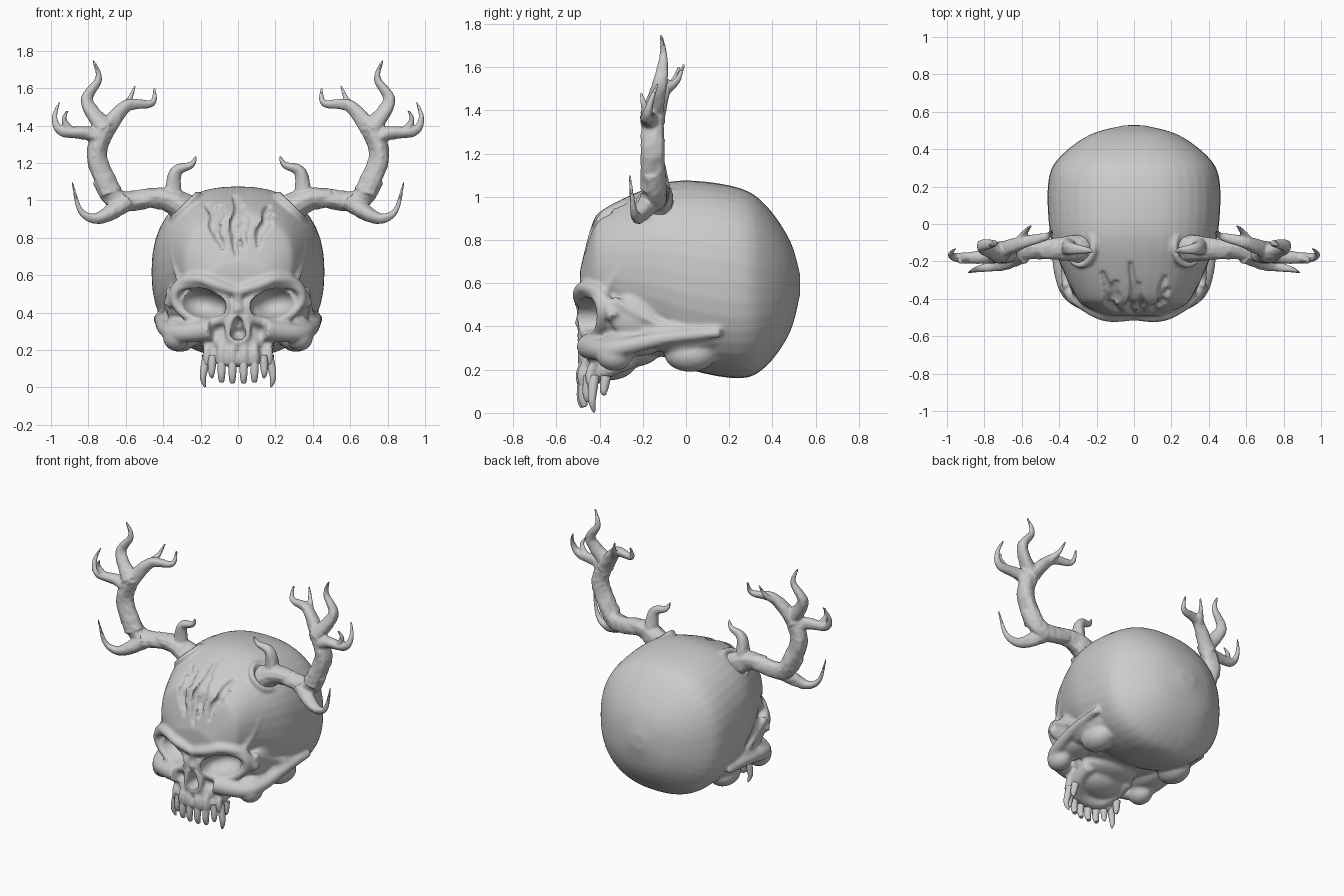
import bpy, bmesh, math, random
from mathutils import Vector, Matrix
from mathutils.bvhtree import BVHTree

if "Cube" in bpy.data.objects:
    bpy.data.objects.remove(bpy.data.objects["Cube"])

random.seed(4)
TAU = math.tau


def spline(pts, n, closed=False):
    """Catmull-Rom through tuples of any length."""
    out, m = [], len(pts)
    for i in range(m if closed else m - 1):
        q = [pts[(i + k) % m] if closed else pts[min(max(i + k, 0), m - 1)] for k in (-1, 0, 1, 2)]
        for s in range(n):
            t = s / n
            out.append([0.5 * (2 * b + (c - a) * t + (2 * a - 5 * b + 4 * c - d) * t * t
                               + (3 * b - a - 3 * c + d) * t ** 3) for a, b, c, d in zip(*q)])
    return out if closed else out + [list(pts[-1])]


def skin(bm, rings, closed=False):
    vs = [[bm.verts.new(p) for p in r] for r in rings]
    k = len(vs[0])
    for i in range(len(vs) if closed else len(vs) - 1):
        a, b = vs[i], vs[(i + 1) % len(vs)]
        for j in range(k):
            bm.faces.new((a[j], a[(j + 1) % k], b[(j + 1) % k], b[j]))
    if not closed:
        bm.faces.new(vs[0][::-1])
        bm.faces.new(vs[-1])


def tube(bm, pts, r0, r1, both=True, closed=False, n=6, rough=0.0, power=1.0):
    """Sweep a circle tapering from r0 to r1 along points; optionally mirrored in x."""
    co = [Vector(p) for p in spline(pts, n, closed)]
    m, rings, nrm = len(co), [], None
    for i in range(m):
        t = co[(i + 1) % m] - co[i - 1] if closed else co[min(i + 1, m - 1)] - co[max(i - 1, 0)]
        t.normalize()
        nrm = t.orthogonal() if nrm is None else nrm - t * nrm.dot(t)
        nrm.normalize()
        bi = t.cross(nrm)
        r = r0 + (r1 - r0) * (i / (m - 1)) ** power
        ring = []
        for j in range(12):
            a = TAU * j / 12
            rr = r * (1 + rough * (0.6 * math.sin(3 * a + i * 0.15) + random.uniform(-.4, .4)))
            ring.append(co[i] + (nrm * math.cos(a) + bi * math.sin(a)) * rr)
        rings.append(ring)
    skin(bm, rings, closed)
    if both:
        skin(bm, [[Vector((-p.x, p.y, p.z)) for p in r] for r in rings], closed)


def rim(bm, c, u, v, r, both=True):
    """Closed elliptical ridge spanned by half-axes u and v."""
    c, u, v = Vector(c), Vector(u), Vector(v)
    tube(bm, [tuple(c + u * math.cos(k * TAU / 12) + v * math.sin(k * TAU / 12)) for k in range(12)],
         r, r, both, closed=True, n=3)


def blob(bm, c, r, tilt=0.0):
    for s in ((1, -1) if c[0] else (1,)):
        mat = (Matrix.Translation((c[0] * s, c[1], c[2])) @ Matrix.Rotation(tilt * s, 4, 'Y')
               @ Matrix.Diagonal((*r, 1)))
        bmesh.ops.create_uvsphere(bm, u_segments=24, v_segments=16, radius=1, matrix=mat)


def make(name, bm):
    bmesh.ops.recalc_face_normals(bm, faces=bm.faces)
    me = bpy.data.meshes.new(name)
    bm.to_mesh(me)
    bm.free()
    ob = bpy.data.objects.new(name, me)
    bpy.context.collection.objects.link(ob)
    return ob


def remesh(ob, size):
    m = ob.modifiers.new('fuse', 'REMESH')
    m.mode, m.voxel_size = 'VOXEL', size


def finish(ob, smooth=0):
    if smooth:
        m = ob.modifiers.new('soften', 'SMOOTH')
        m.factor, m.iterations = 0.5, smooth
    bpy.ops.object.select_all(action='DESELECT')
    ob.select_set(True)
    bpy.context.view_layer.objects.active = ob
    bpy.ops.object.convert(target='MESH')
    bpy.ops.object.shade_smooth_by_angle(angle=math.radians(40))


# cranium: slices along y as (y, half width, bottom, top)
bm = bmesh.new()
slices = [(-.49, .14, .50, .66), (-.44, .26, .44, .86), (-.38, .315, .42, .945), (-.15, .42, .29, 1.05),
          (.02, .457, .20, 1.075), (.25, .455, .16, 1.04), (.37, .385, .215, .96), (.48, .23, .37, .80),
          (.528, .05, .55, .64)]
rings = []
for y, w, lo, hi in spline(slices, 4):
    ring = []
    for j in range(40):
        c, s = math.cos(j * TAU / 40), math.sin(j * TAU / 40)
        ring.append(Vector((w * math.copysign(abs(c) ** .85, c), y,
                            (lo + hi) / 2 + (hi - lo) / 2 * math.copysign(abs(s) ** .85, s))))
    rings.append(ring)
skin(bm, rings)
tree = BVHTree.FromBMesh(bm)

# face mass, skull base, palate, ear lumps, cheek lumps, temples
blob(bm, (0, -.33, .38), (.21, .14, .18))
blob(bm, (.19, -.30, .45), (.17, .12, .13))
blob(bm, (0, -.36, .24), (.18, .135, .09))
blob(bm, (0, -.12, .35), (.32, .26, .09))
blob(bm, (0, -.28, .27), (.20, .15, .06))
blob(bm, (.31, .02, .27), (.09, .12, .08))
blob(bm, (.33, -.02, .36), (.095, .22, .085))
blob(bm, (.33, -.33, .265), (.07, .085, .07))
blob(bm, (.30, -.25, .32), (.10, .15, .06))
blob(bm, (.345, -.22, .45), (.04, .14, .10))
# brow ridges, eye socket rims
tube(bm, [(0, -.49, .51), (.12, -.498, .55), (.21, -.47, .58), (.31, -.40, .55), (.37, -.33, .44)], .026, .034)
rim(bm, (.2, -.435, .45), (.14, .045, .02), (.02, -.01, .1), .026)
# cheekbones with arches running back, temple ridges
tube(bm, [(.14, -.455, .31), (.32, -.38, .29), (.385, -.27, .31), (.415, -.07, .35), (.43, .16, .37)], .06, .022)
tube(bm, [(.36, -.34, .52), (.38, -.17, .43), (.40, -.04, .38)], .026, .012)
tube(bm, [(.30, -.37, .57), (.335, -.31, .66), (.36, -.26, .76)], .03, .01)
# nose bridge and nose rim
tube(bm, [(0, -.485, .53), (0, -.475, .46), (0, -.495, .40)], .035, .026, both=False)
rim(bm, (0, -.482, .312), (.052, 0, 0), (0, 0, .07), .022, both=False)
# upper jaw horseshoe, rising to the back, with tooth root bulges
jaw = []
for k in range(9):
    a = math.pi * k / 8
    jaw.append((.155 * math.copysign(abs(math.cos(a)) ** .7, math.cos(a)), -.25 - .21 * math.sin(a) ** .8,
                .25 - .10 * math.sin(a)))
tube(bm, jaw, .043, .043, both=False)
for x, y in ((.032, -.475), (.09, -.468), (.165, -.43)):
    tube(bm, [(x, y + .01, .24), (x, y - .015, .18), (x, y, .12)], .02, .026)
# rims around the antler roots
rim(bm, (.285, -.12, .965), (.068, 0, -.066), (0, .1, 0), .018)
skull = make('skull', bm)

# cutters: eye sockets, nose hole
cut = bmesh.new()
blob(cut, (.195, -.47, .45), (.122, .15, .08), tilt=-.2)
blob(cut, (.12, -.48, .435), (.055, .11, .06), tilt=.2)
blob(cut, (0, -.50, .295), (.042, .11, .042))
blob(cut, (0, -.50, .335), (.027, .09, .045))
# jagged slashes projected on the forehead: top x, top z, bottom x, bottom z
for x0, z0, x1, z1 in ((-.165, .985, -.075, .73), (-.09, .98, -.14, .86), (-.012, 1.03, -.005, .69),
                       (.025, .98, .03, .74), (.165, .975, .095, .74), (.18, .93, .12, .82)):
    pts = []
    for k in range(8):
        x = x0 + (x1 - x0) * k / 7 + random.uniform(-.012, .012)
        z = z0 + (z1 - z0) * k / 7
        pts.append((x, tree.ray_cast(Vector((x, -2, z)), Vector((0, 1, 0)))[0].y, z))
    tube(cut, pts[:5], .014, .032, both=False, n=3, rough=.35, power=.6)
    tube(cut, pts[4:], .032, .012, both=False, n=3, rough=.35)
cutter = make('socket_cutter', cut)
cutter.hide_render = True
remesh(cutter, .007)

remesh(skull, .011)
b = skull.modifiers.new('carve', 'BOOLEAN')
b.operation, b.object, b.solver = 'DIFFERENCE', cutter, 'EXACT'
remesh(skull, .009)
finish(skull, smooth=2)
bpy.data.objects.remove(cutter)

# teeth: x, y, tip z, outward bow (bowed ones are fangs)
bm = bmesh.new()
for x, y, z, bow in ((.03, -.475, .025, 0), (.088, -.468, .03, 0), (.135, -.45, .05, .006),
                     (.165, -.425, .002, .022), (.168, -.37, .085, .006)):
    tube(bm, [(x, y, .17), (x + bow, y - .01, (z + .12) / 2), (x + bow / 2, y, z)],
         .025, .004 if bow else .013, power=1.6)
finish(make('teeth', bm))

# antlers: tines drawn in the front view, depth and radius run evenly from root to tip
bm = bmesh.new()


def tine(y0, y1, r0, r1, *xz, bend=1.0, sway=0.0):
    m = len(xz) - 1
    tube(bm, [(x, y0 + (y1 - y0) * (k / m) ** bend + sway * math.sin(TAU * k / m / 2), z)
              for k, (x, z) in enumerate(xz)], r0, r1, n=7, rough=.13, power=.8)


tine(-.12, -.135, .098, .048, (.22, .89), (.30, .965), (.39, 1.01), (.50, 1.015))
tine(-.13, -.155, .052, .058, (.45, 1.015), (.60, .995), (.675, 1.03), (.725, 1.12))
tine(-.155, -.15, .06, .05, (.68, 1.04), (.755, 1.22), (.735, 1.33), (.70, 1.40))
tine(-.155, -.26, .06, .004, (.60, .995), (.69, .93), (.77, .905), (.845, .95), (.888, 1.105), bend=.55)
tine(-.12, -.15, .055, .004, (.35, 1.0), (.335, 1.15), (.25, 1.19), (.222, 1.24))
tine(-.15, -.03, .055, .005, (.72, 1.36), (.60, 1.505), (.46, 1.52), (.448, 1.605), bend=.8)
tine(-.10, -.01, .03, .005, (.62, 1.49), (.58, 1.54), (.55, 1.615), bend=.6)
tine(-.16, -.115, .055, .005, (.71, 1.38), (.81, 1.53), (.745, 1.65), (.775, 1.75), sway=.03)
tine(-.15, -.13, .055, .005, (.735, 1.32), (.80, 1.36), (.94, 1.37), (.98, 1.44), (.955, 1.525), sway=-.04)
tine(-.18, -.21, .028, .005, (.89, 1.365), (.93, 1.43), (.908, 1.485))
antlers = make('antlers', bm)
remesh(antlers, .0075)
finish(antlers, smooth=2)
